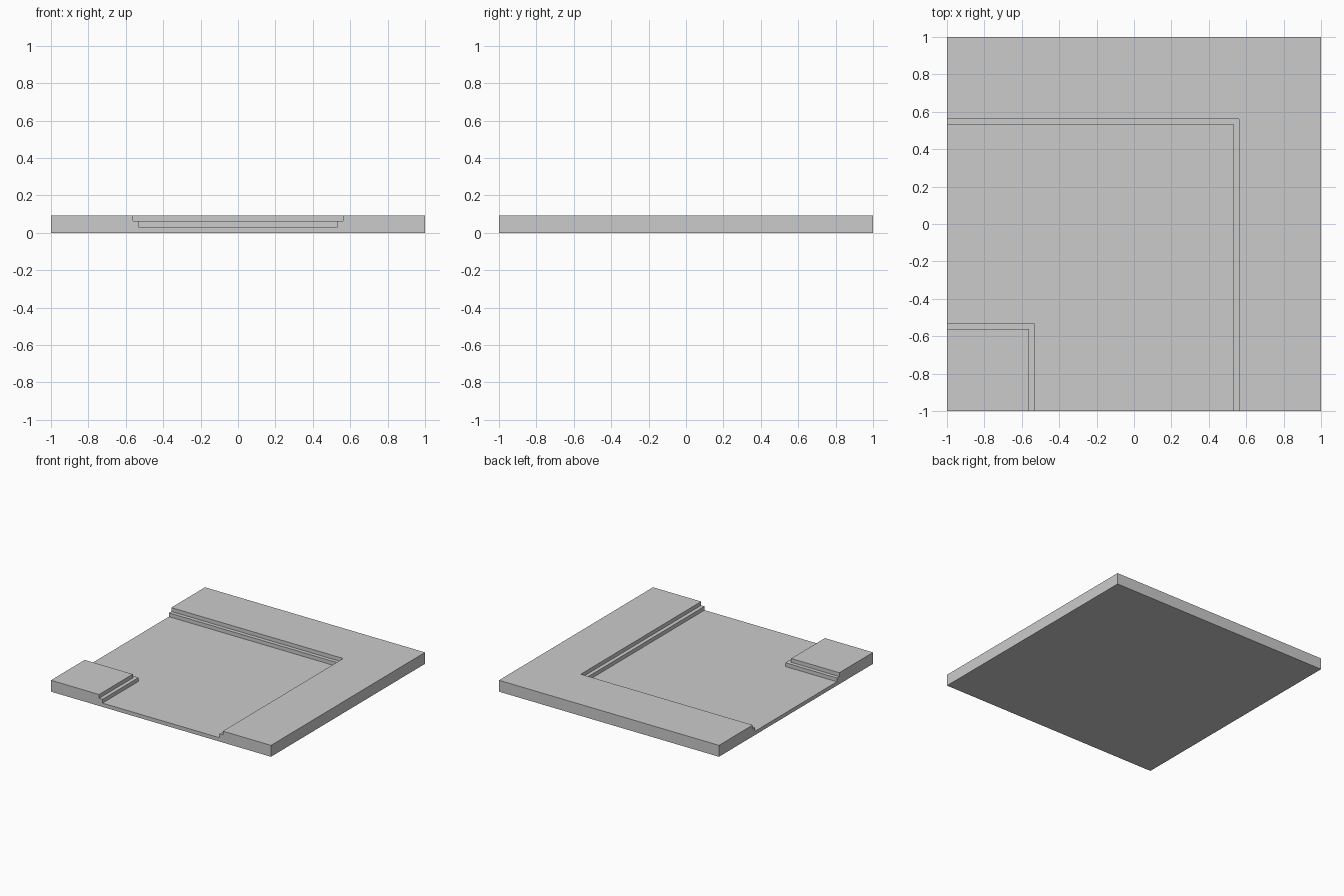
import bpy
import bmesh

if "Cube" in bpy.data.objects:
    bpy.data.objects.remove(bpy.data.objects["Cube"], do_unlink=True)

STEP = 0.03125   # height and width of one kerb step
HALF = 0.53125   # half width of the sunken road bed

stone = bpy.data.materials.new("light_grey_stone")
stone.use_nodes = True
color = (0.6, 0.6, 0.6, 1)
stone.diffuse_color = color
stone.node_tree.nodes["Principled BSDF"].inputs["Base Color"].default_value = color


def prism(name, outline, bottom, top):
    """Extrude a flat outline from bottom to top."""
    bm = bmesh.new()
    face = bm.faces.new([bm.verts.new((x, y, bottom)) for x, y in outline])
    ext = bmesh.ops.extrude_face_region(bm, geom=[face])
    verts = [v for v in ext["geom"] if isinstance(v, bmesh.types.BMVert)]
    bmesh.ops.translate(bm, verts=verts, vec=(0, 0, top - bottom))
    bmesh.ops.recalc_face_normals(bm, faces=bm.faces)
    mesh = bpy.data.meshes.new(name)
    bm.to_mesh(mesh)
    bm.free()
    mesh.materials.append(stone)
    obj = bpy.data.objects.new(name, mesh)
    bpy.context.collection.objects.link(obj)
    return obj


# Square paving slab
slab = prism("road_corner_slab", [(-1, -1), (1, -1), (1, 1), (-1, 1)], 0, 3 * STEP)

# Road turning from the front edge to the right edge, cut in two kerb steps
for name, w, floor in (("kerb_cutter", HALF + STEP, 2 * STEP),
                       ("road_cutter", HALF, STEP)):
    far = 1.2
    bend = [(-far, w), (w, w), (w, -far), (-w, -far), (-w, -w), (-far, -w)]
    cutter = prism(name, bend, floor, 0.3)
    cutter.hide_render = True
    mod = slab.modifiers.new(name, 'BOOLEAN')
    mod.operation = 'DIFFERENCE'
    mod.solver = 'EXACT'
    mod.object = cutter
    bpy.context.view_layer.objects.active = slab
    bpy.ops.object.modifier_apply(modifier=mod.name)
    bpy.data.objects.remove(cutter, do_unlink=True)
